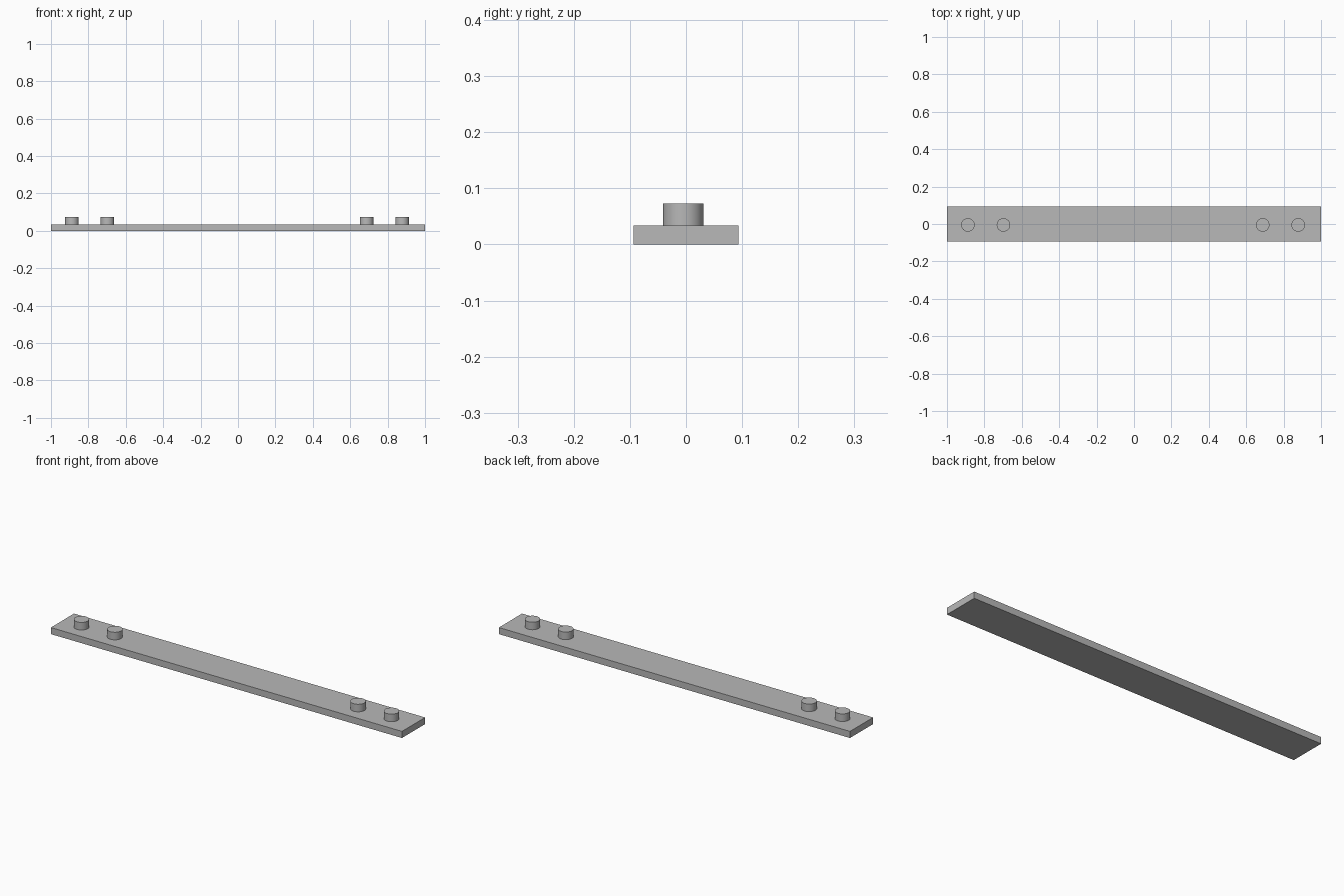
import bpy

cube = bpy.data.objects.get("Cube")
if cube:
    bpy.data.objects.remove(cube, do_unlink=True)

LENGTH, WIDTH, THICK = 2.0, 0.188, 0.034
PEG_RADIUS, PEG_TOP, PEG_Y = 0.036, 0.073, -0.005

grey = bpy.data.materials.new("plain_grey")
grey.use_nodes = True
colour = (0.48, 0.48, 0.48, 1)
grey.diffuse_color = colour
grey.node_tree.nodes["Principled BSDF"].inputs["Base Color"].default_value = colour


def finish(name):
    obj = bpy.context.object
    obj.name = obj.data.name = name
    bpy.ops.object.transform_apply(location=False, rotation=False, scale=True)
    obj.data.materials.append(grey)
    return obj


# Flat bar
bpy.ops.mesh.primitive_cube_add(size=1, location=(0, 0, THICK / 2))
bpy.context.object.scale = (LENGTH, WIDTH, THICK)
finish("bar")

# Round pegs, a pair near each end, standing on the bar
pegs = {"right_outer_peg": -0.888, "right_inner_peg": -0.698,
        "left_inner_peg": 0.688, "left_outer_peg": 0.878}
for name, x in pegs.items():
    bpy.ops.mesh.primitive_cylinder_add(
        vertices=48, radius=PEG_RADIUS, depth=PEG_TOP - THICK,
        location=(x, PEG_Y, (PEG_TOP + THICK) / 2))
    finish(name)
    bpy.ops.object.shade_smooth_by_angle()
